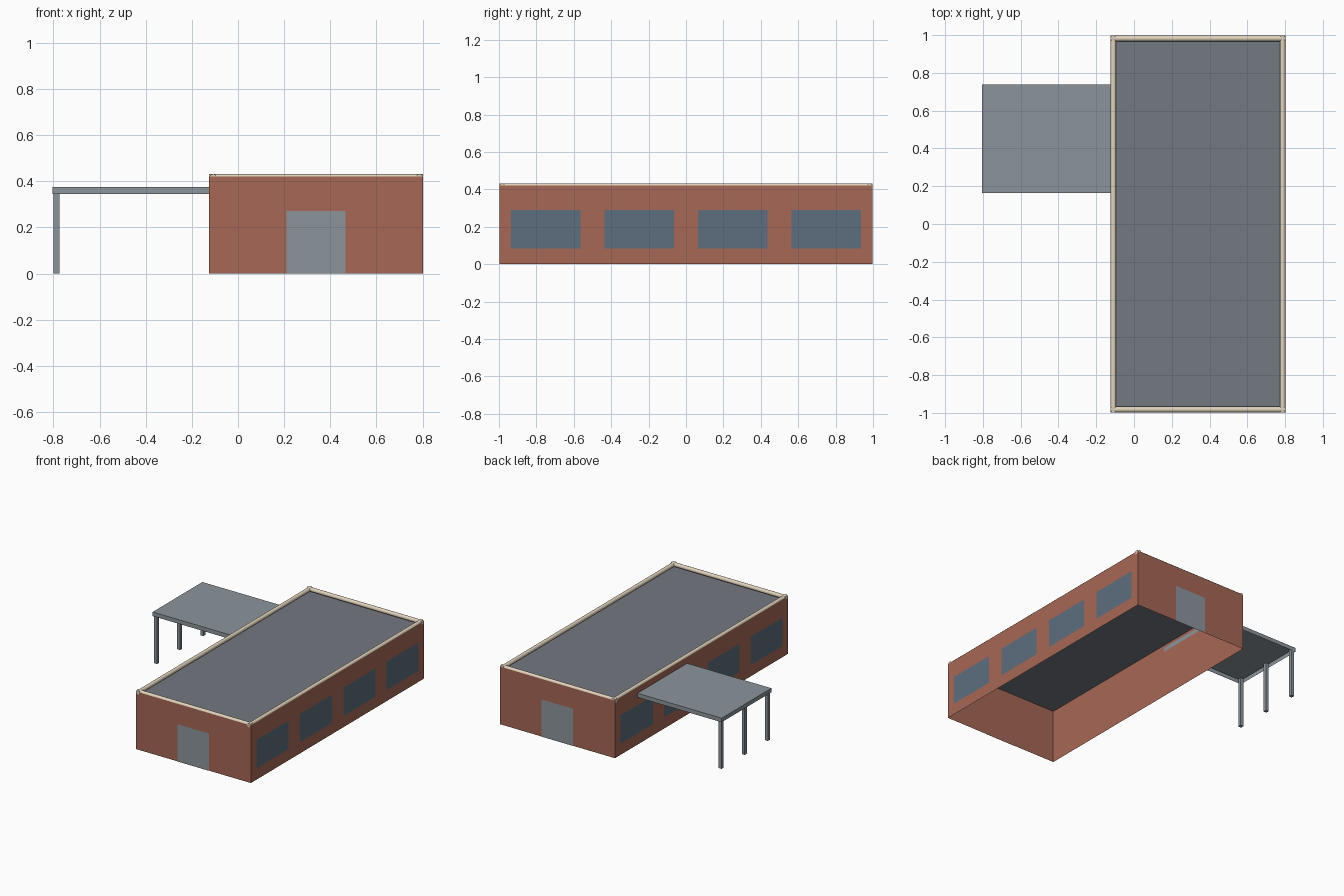
import bpy, bmesh
from math import pi
from mathutils import Matrix, Vector

if "Cube" in bpy.data.objects:
    bpy.data.objects.remove(bpy.data.objects["Cube"])


def material(name, rgb):
    m = bpy.data.materials.new(name)
    m.diffuse_color = (*rgb, 1)
    m.use_nodes = True
    m.node_tree.nodes["Principled BSDF"].inputs["Base Color"].default_value = m.diffuse_color
    return m


BRICK = material("brick", (0.38, 0.135, 0.09))
GLASS = material("glass", (0.107, 0.158, 0.205))
ROOF = material("roofing", (0.175, 0.19, 0.22))
STEEL = material("steel", (0.26, 0.30, 0.33))
STONE = material("stone", (0.75, 0.65, 0.50))


def finish(name, bm, mat):
    me = bpy.data.meshes.new(name)
    bm.to_mesh(me)
    bm.free()
    ob = bpy.data.objects.new(name, me)
    me.materials.append(mat)
    bpy.context.collection.objects.link(ob)
    return ob


def box(name, lo, hi, mat, drop=()):
    """Box between two corners; drop lists z signs of faces left open."""
    lo, hi = Vector(lo), Vector(hi)
    bm = bmesh.new()
    bmesh.ops.create_cube(bm, size=1)
    bm.normal_update()
    gone = [f for f in bm.faces if round(f.normal.z) in drop and abs(f.normal.z) > 0.5]
    bmesh.ops.delete(bm, geom=gone, context='FACES')
    for v in bm.verts:
        v.co = (lo + hi) / 2 + v.co * (hi - lo)
    return finish(name, bm, mat)


def panel(name, corners, mat):
    bm = bmesh.new()
    bm.faces.new([bm.verts.new(c) for c in corners])
    return finish(name, bm, mat)


def rail(name, centre, length, axis):
    bm = bmesh.new()
    turn = Matrix.Rotation(pi / 2, 4, 'Y' if axis == 'x' else 'X')
    bmesh.ops.create_cone(bm, cap_ends=True, segments=12, radius1=0.015, radius2=0.015,
                          depth=length, matrix=Matrix.Translation(centre) @ turn)
    for f in bm.faces:
        f.smooth = len(f.verts) == 4
    return finish(name, bm, STONE)


X0, X1, Y, H = -0.125, 0.803, 0.998, 0.42
XC = (X0 + X1) / 2

# Open brick shell with the roof deck set below the parapet
box("walls", (X0, -Y, 0), (X1, Y, H), BRICK, drop=(1, -1))
R = 0.395
panel("roof_deck", [(X0, -Y, R), (X1, -Y, R), (X1, Y, R), (X0, Y, R)], ROOF)

# Rounded coping along the parapet
for side, x in (("left", X0 + 0.016), ("right", X1 - 0.016)):
    rail(side + "_coping", (x, 0, 0.417), 2 * Y, 'y')
for side, y in (("front", -Y + 0.016), ("back", Y - 0.016)):
    rail(side + "_coping", (XC, y, 0.417), X1 - X0, 'x')

# Four windows on each long wall
for side, x, s in (("left", X0 - 0.002, -1), ("right", X1 + 0.002, 1)):
    for i in range(4):
        c, w = -0.75 + 0.5 * i, 0.185 * s
        panel(f"{side}_window_{i + 1}", [(x, c - w, 0.083), (x, c + w, 0.083),
                                         (x, c + w, 0.29), (x, c - w, 0.29)], GLASS)

# A door on each short wall
for side, y, s in (("front", -Y - 0.002, 1), ("back", Y + 0.002, -1)):
    w = 0.128 * s
    panel(side + "_door", [(XC - w, y, 0), (XC + w, y, 0),
                           (XC + w, y, 0.272), (XC - w, y, 0.272)], STEEL)

# Side canopy, open underneath, on three posts
box("canopy", (-0.805, 0.165, 0.345), (X0, 0.738, 0.375), STEEL, drop=(-1,))
for i, y in enumerate((0.185, 0.4515, 0.718)):
    box(f"canopy_post_{i + 1}", (-0.799, y - 0.012, 0), (-0.775, y + 0.012, 0.37), STEEL)
